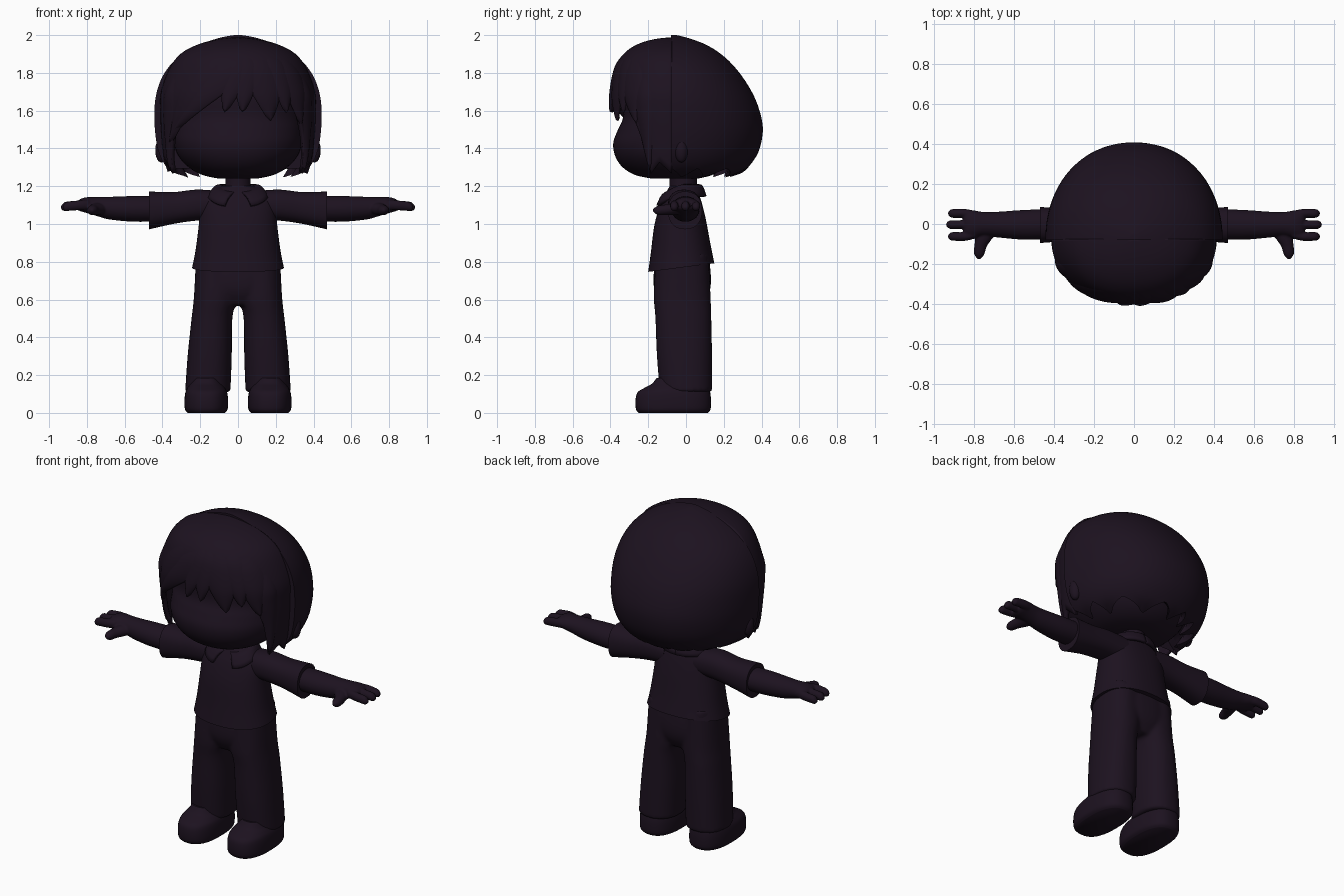
import bpy, bmesh
from math import sin, cos, pi, radians, copysign

if "Cube" in bpy.data.objects:
    bpy.data.objects.remove(bpy.data.objects["Cube"])

mat = bpy.data.materials.new("dark_plum")
mat.diffuse_color = (0.012, 0.006, 0.014, 1)
mat.use_nodes = True
mat.node_tree.nodes["Principled BSDF"].inputs["Base Color"].default_value = mat.diffuse_color


def dense(rows, n=5):
    """Catmull-Rom interpolation between rows of numbers."""
    out = []
    for i in range(len(rows) - 1):
        p0, p1, p2, p3 = (rows[max(i - 1, 0)], rows[i], rows[i + 1], rows[min(i + 2, len(rows) - 1)])
        for k in range(n):
            t = k / n
            out.append(tuple(b + .5 * t * (c - a + t * (2*a - 5*b + 4*c - d + t * (3*(b - c) + d - a)))
                             for a, b, c, d in zip(p0, p1, p2, p3)))
    return out + [tuple(rows[-1])]


def lookup(rows, x):
    """Linear lookup in rows sorted by their first value."""
    if x <= rows[0][0]:
        return rows[0][1:]
    for a, b in zip(rows, rows[1:]):
        if x <= b[0]:
            t = (x - a[0]) / (b[0] - a[0])
            return tuple(p + (q - p) * t for p, q in zip(a[1:], b[1:]))
    return rows[-1][1:]


def power(v, e):
    return copysign(abs(v) ** (2 / e), v)


def grid(func, nu, nv, wrap=False):
    """Grid of func(u, v); wrapped grids get end caps."""
    cols = nu if wrap else nu + 1
    verts = [func(i / nu, j / nv) for j in range(nv + 1) for i in range(cols)]
    faces = [(j*cols + i, j*cols + (i+1) % cols, (j+1)*cols + (i+1) % cols, (j+1)*cols + i)
             for j in range(nv) for i in range(nu)]
    if wrap:
        faces += [tuple(range(cols))[::-1], tuple(range(nv*cols, (nv+1)*cols))]
    return verts, faces


def loft(rings, axis='Z', e=2.0, seg=40, n=5):
    """Rings of (x, y, z, r1, r2) across an axis."""
    rs = dense(rings, n)

    def point(u, v):
        x, y, z, a, b = rs[round(v * (len(rs) - 1))]
        c, s = a * power(cos(2*pi*u), e), b * power(sin(2*pi*u), e)
        return {'X': (x, y + c, z + s), 'Y': (x + c, y, z + s), 'Z': (x + c, y + s, z)}[axis]
    return grid(point, seg, len(rs) - 1, True)


def build(name, parts, mirror=False, thick=0, voxel=0, angle=50):
    bm = bmesh.new()
    for verts, faces in parts:
        vs = [bm.verts.new(v) for v in verts]
        for f in faces:
            bm.faces.new([vs[i] for i in f])
    bmesh.ops.remove_doubles(bm, verts=bm.verts[:], dist=1e-5)
    bmesh.ops.recalc_face_normals(bm, faces=bm.faces[:])
    me = bpy.data.meshes.new(name)
    bm.to_mesh(me)
    bm.free()
    me.materials.append(mat)
    ob = bpy.data.objects.new(name, me)
    bpy.context.collection.objects.link(ob)
    bpy.ops.object.select_all(action='DESELECT')
    ob.select_set(True)
    bpy.context.view_layer.objects.active = ob
    bpy.ops.object.shade_smooth_by_angle(angle=radians(angle))
    if mirror:
        ob.modifiers.new("mirror", 'MIRROR').use_mirror_merge = False
    if thick:
        m = ob.modifiers.new("thickness", 'SOLIDIFY')
        m.thickness, m.offset = thick, 0
    if voxel:
        m = ob.modifiers.new("merge", 'REMESH')
        m.mode, m.voxel_size, m.use_smooth_shade = 'VOXEL', voxel, True
        m = ob.modifiers.new("soften", 'SMOOTH')
        m.factor, m.iterations = .5, 3
    return ob


# Head and neck
face = [(1.24, .10, -.18, .06), (1.26, .19, -.27, .14), (1.30, .26, -.335, .2), (1.36, .315, -.375, .24),
        (1.43, .34, -.385, .27), (1.50, .345, -.36, .28), (1.57, .345, -.332, .28), (1.70, .34, -.33, .26),
        (1.82, .27, -.27, .2), (1.90, .15, -.18, .1)]
build("head", [loft([(0, (f + b) / 2, z, w, (b - f) / 2) for z, w, f, b in face], e=2.15, seg=56)])
build("neck", [loft([(0, -.015, 1.12, .085, .08), (0, -.015, 1.2, .068, .072), (0, -.015, 1.28, .068, .075)])])
build("ear", [loft([(.405, -.025, 1.39 + .065*sin(t), .033*cos(t), .035*cos(t))
                    for t in [radians(k) for k in range(-90, 91, 30)]], seg=20)], mirror=True)

# Back hair: half-round bulb, its jagged lower edge curling under to a hollow
bulb = dense([(1.25, .28, .235), (1.27, .34, .295), (1.31, .385, .338), (1.38, .42, .383), (1.47, .437, .405),
              (1.55, .442, .402), (1.66, .438, .368), (1.76, .41, .312), (1.84, .36, .25), (1.90, .29, .185),
              (1.95, .2, .105), (1.985, .1, .01), (2.0, .02, -.05)])


def back_hair(u, v):
    k = round(v * 32)
    a = min(pi * u / .75, pi)
    tooth = abs((a / pi * 7 + .3 * sin(3 * a)) % 1 - .5) * 2
    low = 1.245 + .05 * tooth
    if k < 2:
        z, w, b = ((1.36, .31, .24), (1.33, .335, .27))[k]
    else:
        z = 2 - (2 - low) * (1 - sin(pi / 2 * (k - 2) / 30) ** 1.2)
        w, b = lookup(bulb, z)
    y0 = -.08
    if u < .75:
        return w * power(cos(a), 2.12), y0 + (b - y0) * power(sin(a), 2.12), z
    return -w + 2 * w * (u - .75) / .25, y0, z


build("back_hair", [grid(back_hair, 112, 32, True)])

# Front hair surface shared by the cap and the fringe locks
front = dense([(1.25, .35, .27), (1.35, .38, .28), (1.5, .395, .295), (1.6, .398, .312), (1.7, .395, .312),
               (1.83, .345, .285), (1.9, .285, .238), (1.945, .19, .165), (1.968, .09, .08), (1.976, 0, 0)])


def on_front(a, z, s=1.0):
    w, d = lookup(front, z)
    a = radians(a)
    return s * w * power(sin(a), 2.1), -.075 - s * d * power(max(cos(a), 0), 2.1), z


edge = [(-90, 1.28), (-80, 1.33), (-70, 1.27), (-60, 1.44), (-48, 1.62), (-25, 1.76), (0, 1.78),
        (30, 1.72), (48, 1.62), (60, 1.44), (68, 1.27), (78, 1.33), (90, 1.27)]


def front_cap(u, v):
    a = -90 + 180 * u
    low = lookup(edge, a)[0]
    return on_front(a, 1.976 - (1.976 - low) * v ** 1.7)


build("front_hair", [grid(front_cap, 90, 28)], thick=.025)


def lock(a0, z0, a1, z1, wide):
    """Pointed strand that rises out of the front hair surface."""
    def point(u, v):
        s = 2 * u - 1
        hw = wide * min(1, .5 + 1.5 * v) * min(1, 1.9 * (1 - v)) ** .8
        rise = .99 + min(1, 3 * v) * .04 * (1 - .8 * s * s)
        return on_front(a0 + (a1 - a0) * v ** 1.3 + s * hw, z0 + (z1 - z0) * v, rise)
    return grid(point, 12, 22)


locks = [(5, 1.95, -54, 1.50, 17), (-20, 1.94, -62, 1.44, 15), (2, 1.94, -9, 1.60, 10),
         (8, 1.94, 3, 1.60, 10), (18, 1.94, 24, 1.555, 16), (32, 1.94, 38, 1.6, 13),
         (45, 1.93, 54, 1.54, 15), (62, 1.85, 67, 1.30, 10), (-62, 1.85, -70, 1.30, 10)]
build("fringe", [lock(*k) for k in locks], thick=.02)

# Shirt with slanted hem, sleeves and collar
vs, fs = loft([(0, -.025, .77, .243, .175), (0, -.026, .86, .225, .16), (0, -.028, 1.0, .207, .138),
               (0, -.025, 1.1, .2, .112), (0, -.02, 1.16, .17, .088), (0, -.015, 1.2, .09, .072)], e=2.3, seg=56)
vs = [(x, y, z + max(0, .95 - z) / .18 * .13 * (y + .02)) for x, y, z in vs]
build("shirt", [(vs, fs)])
build("sleeve", [loft([(.10, -.01, 1.1, .085, .075), (.22, -.01, 1.1, .085, .082), (.34, -.005, 1.085, .082, .084),
                       (.47, -.005, 1.072, .09, .1)], 'X', 2.3)], mirror=True)


def collar(u, v):
    a = pi * (.05 + .95 * u)
    c = cos(a)
    p = (.085 * sin(a), -.015 - .08 * c, 1.2 - .04 * max(c, 0))
    q = (.15 * sin(a) + .045 * max(c, 0), -.025 - .125 * c, 1.145 - .05 * max(c, 0) ** 2)
    lift = .022 * sin(pi * v)
    return tuple(i + (j - i) * v for i, j in zip(p[:2], q[:2])) + (p[2] + (q[2] - p[2]) * v + lift,)


build("collar", [grid(collar, 28, 6)], mirror=True, thick=.018)

# Arm with a three-fingered hand and thumb
hand = [loft([(.40, 0, 1.08, .075, .066), (.55, -.004, 1.08, .074, .068), (.68, -.003, 1.084, .064, .06),
              (.75, 0, 1.093, .06, .05), (.80, 0, 1.10, .068, .042), (.835, 0, 1.10, .07, .032),
              (.85, 0, 1.098, .055, .02)], 'X')]
for y, tip in ((-.062, .928), (-.003, .937), (.053, .928)):
    hand.append(loft([(.79, y * .8, 1.10, .022, .027), (.84, y, 1.099, .022, .026), (tip - .03, y, 1.094, .022, .025),
                      (tip - .012, y, 1.09, .019, .021), (tip, y, 1.088, .007, .007)], 'X', seg=16))
hand.append(loft([(.735, .0, 1.085, .05, .032), (.745, -.06, 1.08, .045, .032), (.765, -.11, 1.075, .032, .028),
                  (.772, -.15, 1.072, .026, .024), (.772, -.175, 1.072, .008, .008)], 'Y', seg=16))
build("arm", hand, mirror=True, voxel=.006)

# Trousers
legs = []
for s in (-1, 1):
    legs.append(loft([(.160*s, .0, .11, .12, .138), (.15*s, -.008, .3, .117, .146), (.138*s, -.014, .5, .108, .148),
                      (.12*s, -.02, .62, .113, .15), (.11*s, -.02, .84, .112, .14)], e=2.3))
legs.append(loft([(0, -.02, .57, .11, .11), (0, -.02, .64, .20, .145), (0, -.02, .72, .222, .152),
                  (0, -.02, .84, .215, .14)], e=2.4))
build("trousers", legs, voxel=.012)

# Shoes
shoe = [(0, .098, -.25, .115), (.02, .113, -.265, .13), (.07, .115, -.267, .132), (.11, .11, -.255, .128),
        (.135, .098, -.215, .12), (.155, .085, -.18, .11), (.185, .07, -.155, .1)]
build("shoe", [loft([(.168, (f + b) / 2, z, w, (b - f) / 2) for z, w, f, b in shoe], e=2.5)], mirror=True)
